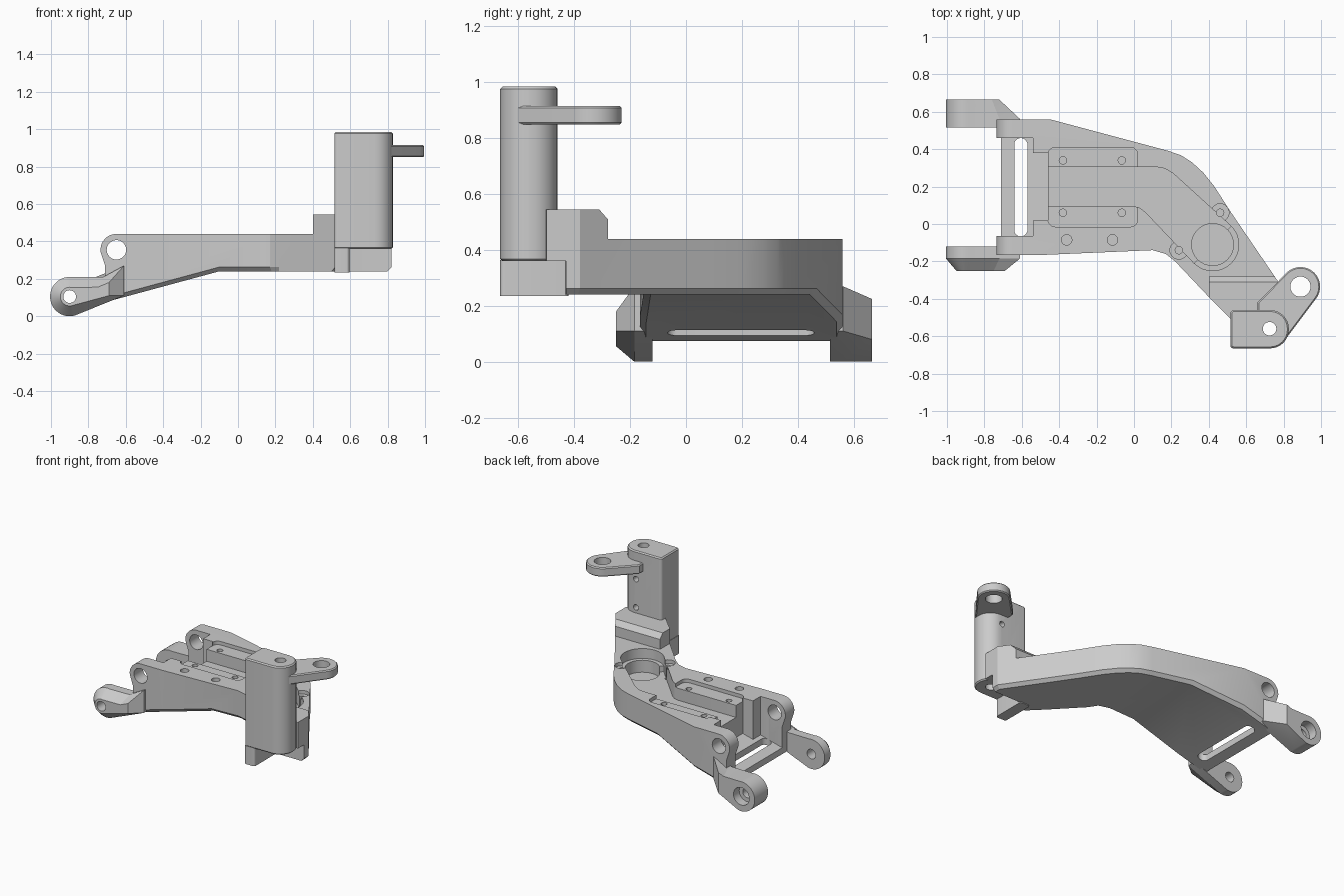
import bpy, bmesh
from math import sin, cos, radians

if "Cube" in bpy.data.objects:
    bpy.data.objects.remove(bpy.data.objects["Cube"])


def arc(cx, cy, r, a0=0, a1=360, n=32):
    m = n if a1 - a0 == 360 else n + 1
    return [(cx + r * cos(radians(a0 + (a1 - a0) * i / n)),
             cy + r * sin(radians(a0 + (a1 - a0) * i / n))) for i in range(m)]


def rrect(x0, x1, y0, y1, r, r_left=None):
    l = r if r_left is None else r_left
    return (arc(x1 - r, y0 + r, r, -90, 0, 8) + arc(x1 - r, y1 - r, r, 0, 90, 8)
            + arc(x0 + l, y1 - l, l, 90, 180, 8) + arc(x0 + l, y0 + l, l, 180, 270, 8))


def loft(name, rings, axis):
    """Closed solid through (offset, points) rings stacked along an axis."""
    place = {'x': lambda u, v, w: (w, u, v), 'y': lambda u, v, w: (u, w, v),
             'z': lambda u, v, w: (u, v, w)}[axis]
    bm = bmesh.new()
    loops = [[bm.verts.new(place(u, v, w)) for u, v in pts] for w, pts in rings]
    n = len(loops[0])
    for a, b in zip(loops, loops[1:]):
        for i in range(n):
            j = (i + 1) % n
            bm.faces.new((a[i], a[j], b[j], b[i]))
    bm.faces.new(loops[0])
    bm.faces.new(loops[-1])
    bmesh.ops.recalc_face_normals(bm, faces=bm.faces)
    me = bpy.data.meshes.new(name)
    bm.to_mesh(me)
    bm.free()
    ob = bpy.data.objects.new(name, me)
    bpy.context.collection.objects.link(ob)
    return ob


def prism(name, pts, axis, a, b):
    return loft(name, [(a, pts), (b, pts)], axis)


def apply_mods(ob):
    dg = bpy.context.evaluated_depsgraph_get()
    me = bpy.data.meshes.new_from_object(ob.evaluated_get(dg))
    ob.modifiers.clear()
    ob.data = me


def boolean(ob, cutter, op='DIFFERENCE'):
    m = ob.modifiers.new('bool', 'BOOLEAN')
    m.operation, m.object, m.solver = op, cutter, 'EXACT'
    apply_mods(ob)
    bpy.data.objects.remove(cutter)


def cut(ob, pts, axis, a, b):
    boolean(ob, prism('cutter', pts, axis, a, b))


def bevel(ob, w, test):
    bm = bmesh.new()
    bm.from_mesh(ob.data)
    edges = [e for e in bm.edges if len(e.link_faces) == 2 and test(*[f.normal for f in e.link_faces])]
    bmesh.ops.bevel(bm, geom=edges, offset=w, segments=1, affect='EDGES', clamp_overlap=True)
    bm.to_mesh(ob.data)
    bm.free()


def cap_edge(a, b):
    return (abs(a.z) > .9) != (abs(b.z) > .9)


# Main arm: plan outline intersected with the side profile
plan = [(-.8, .56), (-.45, .56), (.18, .392), (.25, .368), (.31, .33), (.37, .275), (.43, .20), (.52, .06),
        (.82, -.38), (.82, -.5), (.52, -.51), (.4, -.39), (.22, -.2), (.17, -.16), (.1, -.14),
        (-.48, -.165), (-.8, -.165)]
side = [(-.1, .24), (.9, .24), (.9, .545), (.4, .545), (.4, .44)] + \
    arc(-.65, .355, .085, 90, 190, 12) + [(-.71, .27), (-.71, .075)]
arm = prism('main_arm', plan, 'z', -.1, .7)
boolean(arm, prism('cutter', side, 'y', -1, 1), 'INTERSECT')

# Raised block keeps a chamfered back edge, the rest drops to deck height
cut(arm, [(-.28, .44), (-.28, .51), (-.315, .55), (-.315, .7), (1, .7), (1, .44)], 'x', .3, 1)


# Chamfer around the underside
def underside(a, b):
    lo, hi = sorted((a, b), key=lambda v: v.z)
    return lo.z < -.8 and abs(hi.z) < .3 and hi.x > -.7


bevel(arm, .022, underside)

# Clearance below the post
cut(arm, rrect(.59, 1, -.9, -.43, .01), 'z', 0, .36)

# Fork opening with a sloping floor, and its drain slot
for x0, x1, y0, y1 in ((-.9, -.54, -.065, .46), (-.58, -.46, .02, .38)):
    floor = [(x, .285 + (x + .1) * .27) for x in (x0, x1)]
    cut(arm, floor + [(x1, .7), (x0, .7)], 'y', y0, y1)
cut(arm, rrect(-.64, -.57, -.066, .459, .034), 'z', -.1, .3)

# Cover recess, cable channel and round well
cut(arm, rrect(-.46, .02, -.015, .41, .04), 'z', .415, .7)
cut(arm, [(-.5, .305), (.12, .305), (.165, .297), (.21, .27), (.519, -.011), (.321, -.209),
          (.06, .065), (.03, .087), (0, .095), (-.5, .095)], 'z', .33, .437 + .2)
cut(arm, arc(.42, -.11, .14), 'z', .37, .6)
cut(arm, arc(.42, -.11, .112), 'z', .285, .6)

# Screw seats and screw holes
for x, y in ((.46, .06), (.24, -.14)):
    cut(arm, arc(x, y, .048, n=20), 'z', .415, .6)
    cut(arm, arc(x, y, .02, n=16), 'z', .3, .6)
for x in (-.38, -.065):
    for y in (.06, .34):
        cut(arm, arc(x, y, .02, n=16), 'z', .32, .6)
for x in (-.36, -.115):
    cut(arm, arc(x, -.085, .028, n=20), 'z', .34, .6)

# Upper pivot bore through both fork walls
cut(arm, arc(-.65, .355, .052), 'y', -.5, .9)


# Lower pivot ears
def ear_profile(r, right, top, low, bend):
    return arc(-.9, .105, r, 80, 285, 24) + [(right, low), (right, top), (bend, .105 + r)]


full = ear_profile(.105, -.61, .27, .11, -.72)
front_ear = loft('front_ear', [(-.12, full), (-.185, full),
                               (-.25, ear_profile(.05, -.69, .18, .11, -.75))], 'y')
back_ear = loft('back_ear', [(.515, full), (.562, full),
                             (.665, ear_profile(.105, -.72, .225, .08, -.76))], 'y')
for ear in (front_ear, back_ear):
    cut(ear, arc(-.9, .105, .034), 'y', -1, 1)
cut(back_ear, arc(-.9, .105, .062), 'y', .60, 1)

# Upright post with a vertical bore and two screw holes at the back
post = prism('upright_post', rrect(.515, .828, -.665, -.46, .1, .02), 'z', .36, .985)
bevel(post, .008, cap_edge)
cut(post, arc(.725, -.56, .036), 'z', .2, 1.2)
for z in (.585, .785):
    cut(post, arc(.715, z, .02, n=16), 'y', -.55, -.3)

# Foot below the post
foot = prism('post_foot', rrect(.515, .595, -.665, -.42, .015), 'z', .235, .365)

# Side lug near the top of the post
lug = prism('side_lug', arc(.89, -.335, .105, -38, 136, 24) + [(.66, -.42), (.66, -.6), (.8, -.63)],
            'z', .85, .915)
bevel(lug, .007, cap_edge)
cut(lug, arc(.89, -.335, .054), 'z', .5, 1.2)
cut(lug, arc(.725, -.56, .036), 'z', .5, 1.2)

# Smooth the curved walls, keep edges sharp
for ob in (arm, front_ear, back_ear, post, foot, lug):
    bpy.ops.object.select_all(action='DESELECT')
    ob.select_set(True)
    bpy.context.view_layer.objects.active = ob
    bpy.ops.object.shade_smooth_by_angle(angle=radians(20))
